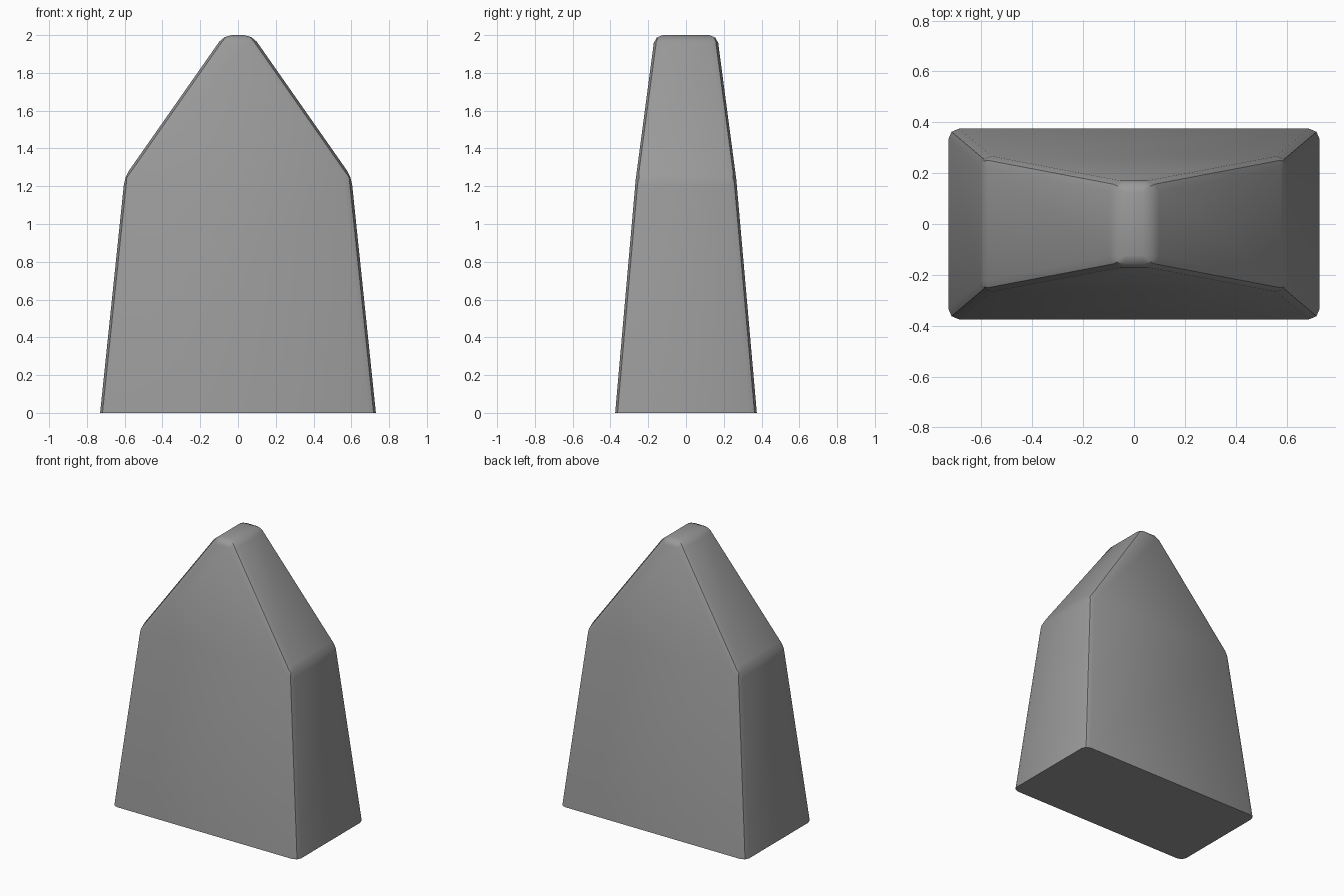
import bpy, bmesh, math

cube = bpy.data.objects.get("Cube")
if cube:
    bpy.data.objects.remove(cube, do_unlink=True)

# Stone colour
stone = bpy.data.materials.new("grey stone")
stone.use_nodes = True
grey = (0.32, 0.32, 0.32, 1)
stone.diffuse_color = grey
stone.node_tree.nodes["Principled BSDF"].inputs["Base Color"].default_value = grey

# Tapered body lofted through rectangles: height, half width, half depth
sections = [(0, 0.73, 0.375), (1.25, 0.6, 0.265), (2, 0.075, 0.165)]
bm = bmesh.new()
rings = [[bm.verts.new((sx * w, sy * d, z))
          for sx, sy in ((-1, -1), (1, -1), (1, 1), (-1, 1))]
         for z, w, d in sections]
for low, high in zip(rings, rings[1:]):
    for i in range(4):
        j = (i + 1) % 4
        bm.faces.new((low[i], low[j], high[j], high[i]))
bm.faces.new(rings[0][::-1])
bm.faces.new(rings[-1])
bm.normal_update()

# Round every pronounced edge except those on the ground
edges = [e for e in bm.edges
         if max(v.co.z for v in e.verts) > 0.01 and e.calc_face_angle() > math.radians(10)]
bmesh.ops.bevel(bm, geom=edges, offset=0.042, segments=2, profile=0.5,
                affect='EDGES', clamp_overlap=True)
bmesh.ops.recalc_face_normals(bm, faces=bm.faces[:])

mesh = bpy.data.meshes.new("pointed_stone")
bm.to_mesh(mesh)
bm.free()
mesh.materials.append(stone)
body = bpy.data.objects.new("pointed_stone", mesh)
bpy.context.collection.objects.link(body)

# Smooth the rounded edges, keep the base crisp
bpy.ops.object.select_all(action='DESELECT')
body.select_set(True)
bpy.context.view_layer.objects.active = body
bpy.ops.object.shade_smooth_by_angle(angle=math.radians(40))
